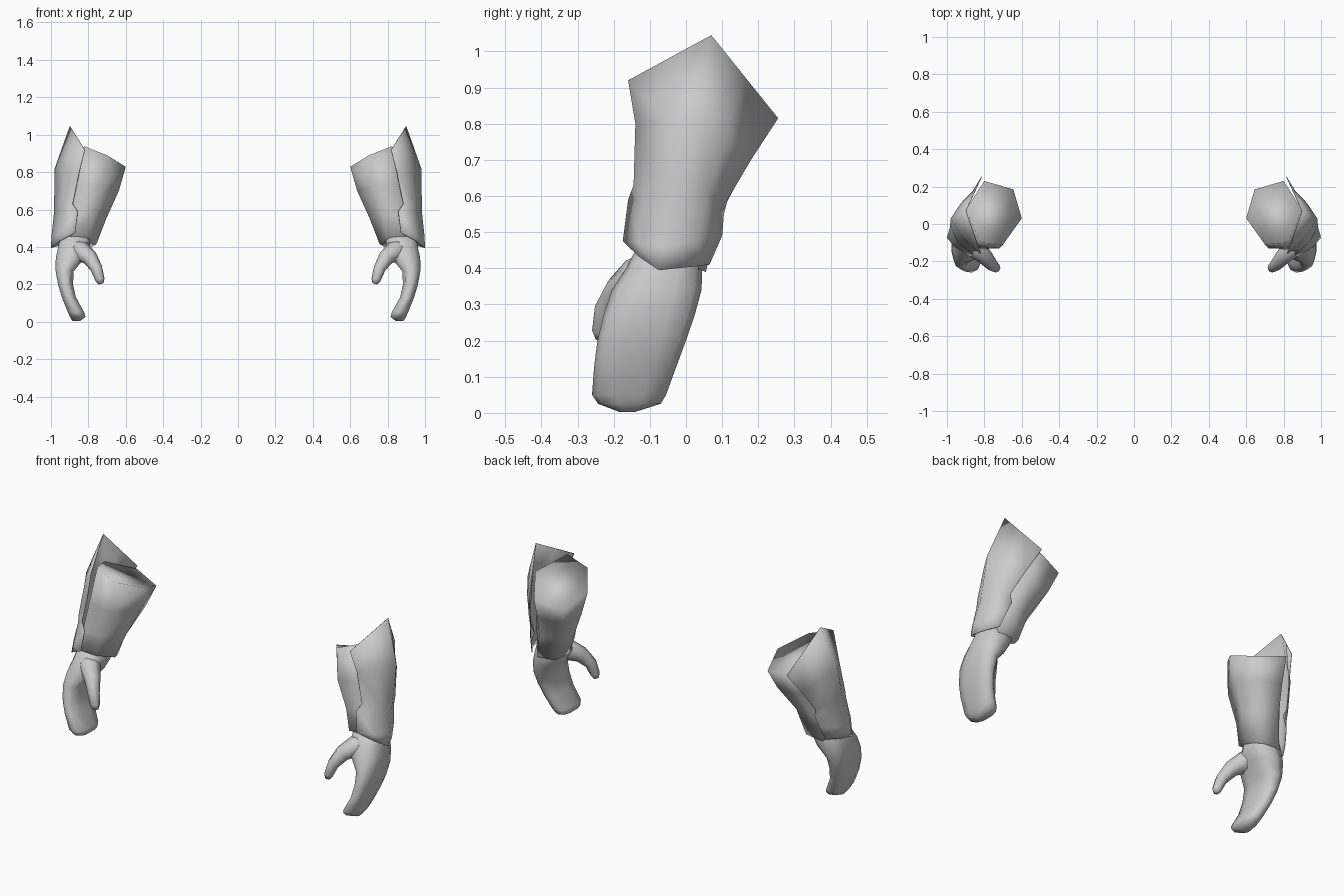
import bpy, bmesh, math
from mathutils import Vector

if "Cube" in bpy.data.objects:
    bpy.data.objects.remove(bpy.data.objects["Cube"])

grey = bpy.data.materials.new("plain grey")
grey.diffuse_color = (0.6, 0.6, 0.6, 1)
grey.use_nodes = True
grey.node_tree.nodes["Principled BSDF"].inputs["Base Color"].default_value = grey.diffuse_color


def finish(name, rings, closed=True, caps=True, thickness=0):
    """Skin a list of point rings and mirror the part to the other arm."""
    bm = bmesh.new()
    rows = [[bm.verts.new(p) for p in ring] for ring in rings]
    n = len(rows[0])
    for a, b in zip(rows, rows[1:]):
        for i in range(n if closed else n - 1):
            j = (i + 1) % n
            bm.faces.new((a[i], a[j], b[j], b[i]))
    if caps:
        bm.faces.new(rows[0])
        bm.faces.new(rows[-1])
    bmesh.ops.recalc_face_normals(bm, faces=bm.faces)
    if not closed:
        # open sheet: face the outer side
        if sum(f.normal.x for f in bm.faces) < 0:
            bmesh.ops.reverse_faces(bm, faces=bm.faces)
    me = bpy.data.meshes.new(name)
    bm.to_mesh(me)
    bm.free()
    me.materials.append(grey)
    for p in me.polygons:
        p.use_smooth = True
    ob = bpy.data.objects.new(name, me)
    bpy.context.collection.objects.link(ob)
    if thickness:
        s = ob.modifiers.new("thickness", "SOLIDIFY")
        s.thickness = thickness
        s.offset = -1
    m = ob.modifiers.new("other arm", "MIRROR")
    m.use_mirror_merge = False
    return ob


# Forearm sleeve: six-sided, flaring to a slanted closed top
finish("forearm_sleeve", [
    [(.757, -.03, .415), (.79, .045, .395), (.90, .055, .39),
     (.96, -.03, .42), (.925, -.14, .46), (.80, -.14, .455)],
    [(.705, 0, .55), (.75, .075, .54), (.865, .09, .54),
     (.945, 0, .55), (.89, -.13, .57), (.775, -.13, .57)],
    [(.637, .03, .70), (.68, .145, .67), (.825, .165, .68),
     (.925, .03, .70), (.855, -.12, .74), (.72, -.13, .72)],
    [(.60, .03, .828), (.645, .185, .772), (.80, .23, .81),
     (.90, .075, .885), (.82, -.10, .937), (.70, -.11, .89)],
])

# Outer guard: pointed sheet folded round the outside (front edge, middle, rear edge),
# with points between them pushed outward so it wraps the sleeve
guard = []
for front, mid, rear, bulge in [
        ((.82, -.16, .92), (.90, .07, 1.045), (.815, .255, .815), 0),
        ((.85, -.14, .80), (.98, .03, .82), (.86, .18, .70), .012),
        ((.885, -.145, .63), (.983, -.005, .64), (.90, .115, .59), .016),
        ((.858, -.16, .59), (.983, -.015, .59), (.885, .105, .55), .024),
        ((.872, -.175, .475), (.997, -.06, .46), (.91, .10, .49), .02),
        ((.89, -.165, .465), (1.0, -.075, .395), (.93, .065, .41), .012)]:
    f, m, r = Vector(front), Vector(mid), Vector(rear)
    guard.append([f, (f + m) / 2 + Vector((.8, -.6, 0)) * bulge, m,
                  (m + r) / 2 + Vector((.8, .6, 0)) * bulge * .7, r])
finish("outer_guard", guard, closed=False, caps=False, thickness=.003)

# Mitten hand: flattened rings (z, x min, x max, y min, y max)
hand = []
for z, x0, x1, y0, y1 in [
        (.47, .79, .945, -.13, .035), (.40, .79, .962, -.165, .045),
        (.34, .82, .975, -.205, .043), (.27, .878, .975, -.228, .024),
        (.20, .882, .963, -.245, 0), (.13, .866, .942, -.254, -.026),
        (.05, .822, .91, -.26, -.055), (.025, .815, .898, -.243, -.07),
        (.003, .845, .885, -.185, -.14)]:
    ring = []
    for k in range(10):
        t = math.tau * k / 10
        c, s = math.cos(t), math.sin(t)
        ring.append(((x0 + x1) / 2 + (x1 - x0) / 2 * math.copysign(abs(s) ** .75, s) * 1.03,
                     (y0 + y1) / 2 + (y1 - y0) / 2 * math.copysign(abs(c) ** .8, c), z))
    hand.append(ring)
finish("hand", hand)

# Thumb: tapered tube flowing out of the palm (centre, radius)
path = [((.885, -.09, .40), .05), ((.838, -.135, .375), .056),
        ((.79, -.185, .34), .042), ((.757, -.222, .285), .032),
        ((.738, -.235, .225), .025), ((.732, -.236, .203), .014)]
last = len(path) - 1
thumb = []
for i, (c, r) in enumerate(path):
    d = Vector(path[min(i + 1, last)][0]) - Vector(path[max(i - 1, 0)][0])
    u = d.cross(Vector((0, 1, 0))).normalized()
    v = d.cross(u).normalized()
    thumb.append([Vector(c) + r * (u * math.cos(a) + v * math.sin(a))
                  for a in (math.tau * k / 8 for k in range(8))])
finish("thumb", thumb)
